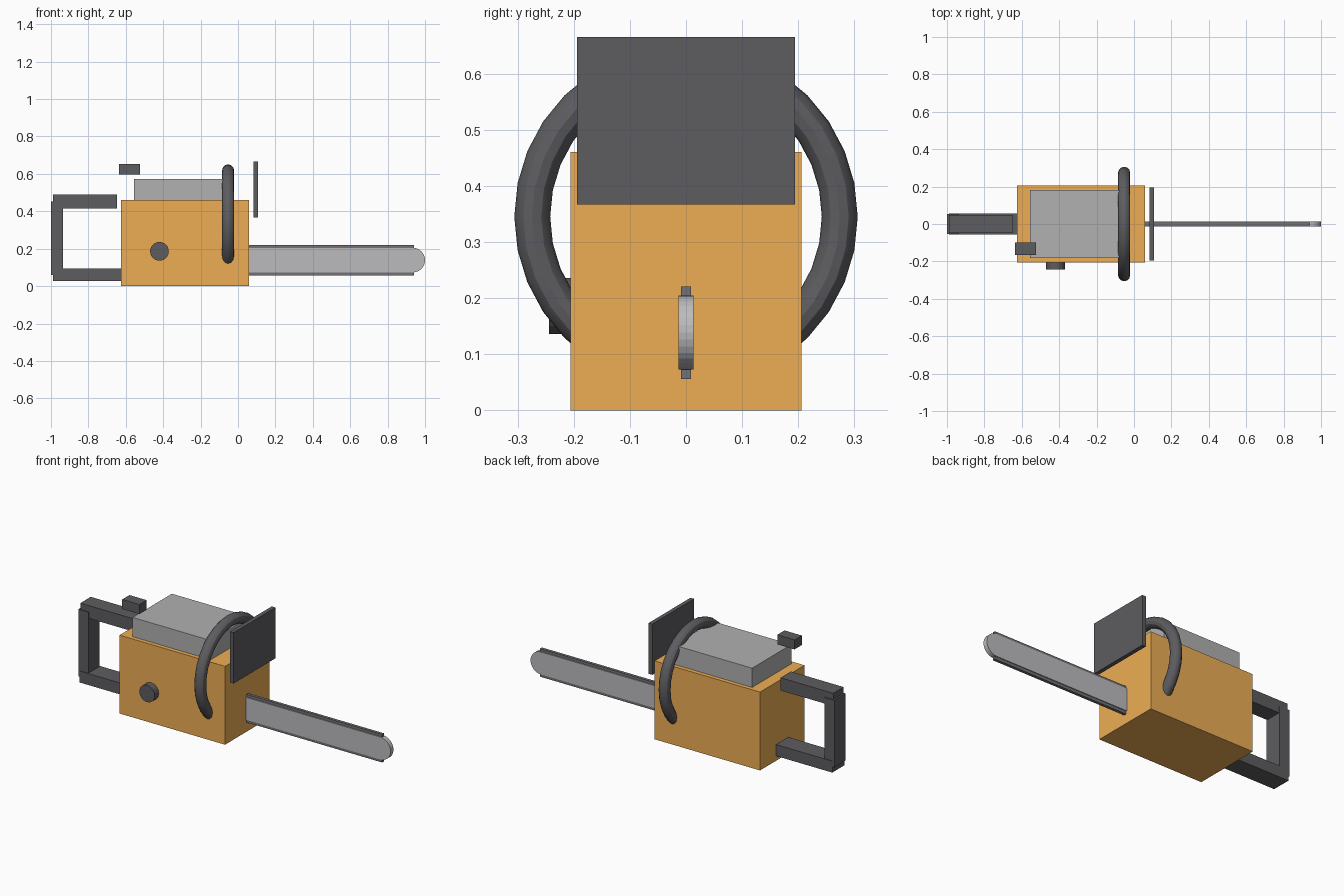
import bpy
from math import pi

if "Cube" in bpy.data.objects:
    bpy.data.objects.remove(bpy.data.objects["Cube"])


def material(name, r, g, b):
    m = bpy.data.materials.new(name)
    m.diffuse_color = (r, g, b, 1)
    m.use_nodes = True
    m.node_tree.nodes["Principled BSDF"].inputs["Base Color"].default_value = m.diffuse_color
    return m


ORANGE = material("orange_shell", 0.85, 0.42, 0.09)
DARK = material("dark_plastic", 0.11, 0.11, 0.12)
CHAIN = material("chain_steel", 0.17, 0.17, 0.18)
STEEL = material("bar_steel", 0.5, 0.5, 0.52)
LIGHT = material("cover_grey", 0.44, 0.44, 0.44)


def finish(name, mat):
    ob = bpy.context.object
    ob.name = name
    ob.data.materials.append(mat)
    return ob


def box(name, xs, ys, zs, mat):
    """Box from its (min, max) range on each axis."""
    ranges = (xs, ys, zs)
    bpy.ops.mesh.primitive_cube_add(size=1, location=[(a + b) / 2 for a, b in ranges])
    ob = finish(name, mat)
    ob.scale = [b - a for a, b in ranges]
    bpy.ops.object.transform_apply(location=False, rotation=False, scale=True)
    return ob


def disc(name, centre, radius, depth, sides, mat):
    """Cylinder whose axis runs along y."""
    bpy.ops.mesh.primitive_cylinder_add(vertices=sides, radius=radius, depth=depth,
                                        location=centre, rotation=(pi / 2, 0, 0))
    return finish(name, mat)


# Engine housing and its top cover
box("engine_body", (-0.625, 0.06), (-0.206, 0.206), (0, 0.46), ORANGE)
box("top_cover", (-0.557, -0.05), (-0.182, 0.182), (0.46, 0.573), LIGHT)

# Guide bar with rounded nose, and chain runs above and below
box("guide_bar", (0.05, 0.934), (-0.0135, 0.0135), (0.073, 0.205), STEEL)
disc("bar_nose", (0.934, 0, 0.139), 0.066, 0.027, 32, STEEL)
for name, z in (("chain_lower", 0.0645), ("chain_upper", 0.2125)):
    box(name, (0.05, 0.942), (-0.0085, 0.0085), (z - 0.0085, z + 0.0085), CHAIN)

# Wrap-around front handle
bpy.ops.mesh.primitive_torus_add(major_radius=0.274, minor_radius=0.032,
                                 major_segments=32, minor_segments=12,
                                 location=(-0.053, 0, 0.345), rotation=(0, pi / 2, 0))
finish("front_handle", DARK)
bpy.ops.object.shade_smooth_by_angle()

# Hand guard
box("hand_guard", (0.083, 0.107), (-0.194, 0.194), (0.367, 0.665), DARK)

# Rear handle
box("rear_grip", (-0.99, -0.648), (-0.048, 0.048), (0.415, 0.49), DARK)
box("rear_post", (-1.0, -0.935), (-0.053, 0.053), (0.06, 0.453), DARK)
box("rear_base", (-0.99, -0.62), (-0.057, 0.057), (0.028, 0.095), DARK)

# Controls
box("throttle_switch", (-0.635, -0.523), (-0.167, -0.1), (0.596, 0.652), DARK)
disc("fuel_cap", (-0.42, -0.222, 0.186), 0.05, 0.044, 24, DARK)
